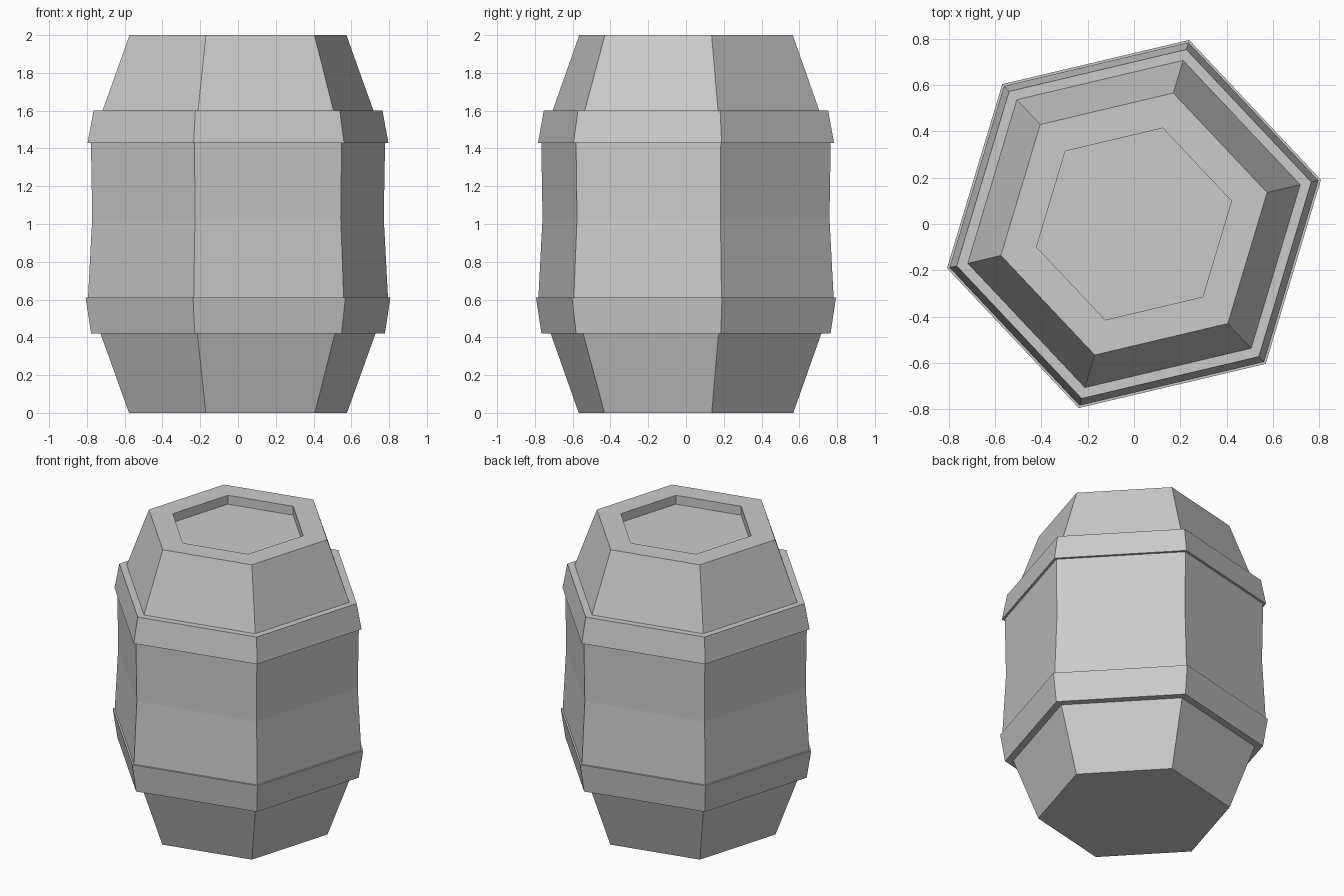
import bpy, bmesh, math

if "Cube" in bpy.data.objects:
    bpy.data.objects.remove(bpy.data.objects["Cube"])

SIDES = 6
TURN = math.radians(13.3)

# Barrel outline from base to recessed lid: (corner radius, height)
profile = [
    (0.593, 0.00), (0.748, 0.42),                  # lower taper
    (0.799, 0.42), (0.829, 0.61), (0.816, 0.61),   # lower hoop
    (0.793, 1.03), (0.800, 1.43),                  # waist
    (0.818, 1.43), (0.786, 1.60), (0.737, 1.60),   # upper hoop
    (0.590, 2.00), (0.432, 2.00), (0.432, 1.94),   # upper taper, rim, recess
]

bm = bmesh.new()


def ring(radius, z):
    angles = [TURN + i * math.tau / SIDES for i in range(SIDES)]
    return [bm.verts.new((radius * math.cos(a), radius * math.sin(a), z)) for a in angles]


# Stack the rings into staves and hoops
rings = [ring(r, z) for r, z in profile]
for low, high in zip(rings, rings[1:]):
    for i in range(SIDES):
        j = (i + 1) % SIDES
        bm.faces.new((low[i], low[j], high[j], high[i]))

# Base and sunken lid
bm.faces.new(rings[0][::-1])
bm.faces.new(rings[-1])
bmesh.ops.recalc_face_normals(bm, faces=bm.faces)

mesh = bpy.data.meshes.new("barrel")
bm.to_mesh(mesh)
bm.free()
barrel = bpy.data.objects.new("barrel", mesh)
bpy.context.collection.objects.link(barrel)
